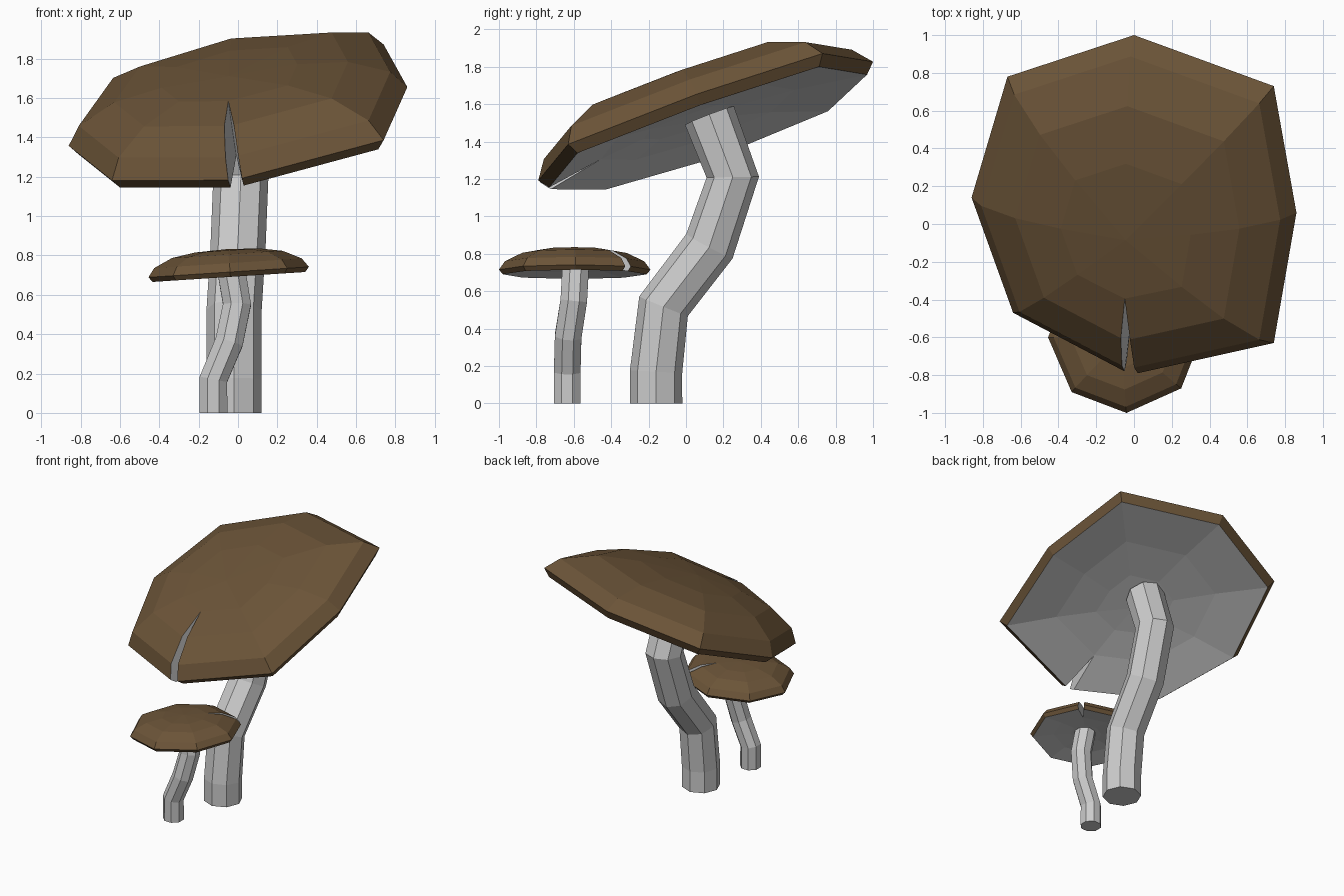
import bpy, bmesh, math
from mathutils import Vector

if "Cube" in bpy.data.objects:
    bpy.data.objects.remove(bpy.data.objects["Cube"])

brown = bpy.data.materials.new("cap_brown")
brown.diffuse_color = (0.15, 0.09, 0.04, 1)
brown.use_nodes = True
brown.node_tree.nodes["Principled BSDF"].inputs["Base Color"].default_value = brown.diffuse_color
grey = bpy.data.materials.new("plain_grey")
grey.diffuse_color = (0.8, 0.8, 0.8, 1)
grey.use_nodes = True
grey.node_tree.nodes["Principled BSDF"].inputs["Base Color"].default_value = grey.diffuse_color


def finish(name, bm, mats=()):
    bmesh.ops.remove_doubles(bm, verts=bm.verts, dist=1e-5)
    bmesh.ops.recalc_face_normals(bm, faces=bm.faces)
    me = bpy.data.meshes.new(name)
    bm.to_mesh(me)
    bm.free()
    for m in mats:
        me.materials.append(m)
    ob = bpy.data.objects.new(name, me)
    bpy.context.collection.objects.link(ob)


# Cap rings from the crown over the rim to the underside:
# (outline scale, height above the rim plane, slit closed here)
RINGS = [(0.40, 0.245, True), (0.69, 0.20, False), (0.92, 0.10, False),
         (1.0, 0.0, False), (0.95, -0.055, False), (0.58, 0.0, True),
         (0.28, 0.025, True)]


def cap(name, outline, center, slope, k):
    """Tilted domed cap; the outline runs counter-clockwise from slit to slit."""
    bm = bmesh.new()
    center = Vector(center)
    normal = Vector((-slope[0], -slope[1], 1)).normalized()
    rim = [Vector((x, y, x * slope[0] + y * slope[1])) for x, y in outline]
    mid = (rim[0] + rim[-1]) / 2
    grid = []
    for s, h, closed in RINGS:
        pts = [mid] + rim[1:-1] + [mid] if closed else rim
        grid.append([bm.verts.new(center + p * s + normal * h * k) for p in pts])
    crown = bm.verts.new(center + normal * 0.26 * k)
    under = bm.verts.new(center + normal * 0.03 * k)
    for i in range(len(outline) - 1):
        bm.faces.new((grid[0][i], grid[0][i + 1], crown))
        bm.faces.new((grid[-1][i], grid[-1][i + 1], under)).material_index = 1
        for r in range(len(grid) - 1):
            f = bm.faces.new((grid[r][i], grid[r + 1][i],
                              grid[r + 1][i + 1], grid[r][i + 1]))
            f.material_index = 0 if r < 4 else 1
    # walls of the slit
    for c in (0, -1):
        bm.faces.new([row[c] for row in grid[:6]]).material_index = 1
    finish(name, bm, (brown, grey))


def stem(name, path, radius, turn, sides=8):
    """Bent tube with mitred joints."""
    bm = bmesh.new()
    path = [Vector(p) for p in path]
    rings = []
    for i, p in enumerate(path):
        a = (p - path[i - 1]).normalized() if i else Vector((0, 0, 0))
        b = (path[i + 1] - p).normalized() if i < len(path) - 1 else Vector((0, 0, 0))
        q = Vector((0, 0, 1)).rotation_difference((a + b).normalized())
        ring = []
        for j in range(sides):
            t = 2 * math.pi * (j + turn) / sides
            ring.append(bm.verts.new(p + q @ Vector((math.cos(t), math.sin(t), 0)) * radius))
        rings.append(ring)
    for lo, hi in zip(rings, rings[1:]):
        for j in range(sides):
            n = (j + 1) % sides
            bm.faces.new((lo[j], lo[n], hi[n], hi[j]))
    bm.faces.new(rings[0])
    bm.faces.new(rings[-1])
    finish(name, bm)


# Large mushroom
cap("large_cap",
    [(0.02, -0.79), (0.74, -0.63), (0.86, 0.06), (0.74, 0.73), (0, 1.0),
     (-0.67, 0.78), (-0.86, 0.14), (-0.64, -0.47), (-0.05, -0.78)],
    (0, 0, 1.47), (0.19, 0.357), 1.0)
stem("large_stem",
     [(-0.02, -0.16, 0), (-0.02, -0.16, 0.17), (-0.02, -0.12, 0.52),
      (0, 0.125, 0.84), (0.015, 0.25, 1.21), (0, 0.125, 1.54)], 0.14, 0)

# Small mushroom
cap("small_cap",
    [(0.275, 0.305), (0, 0.41), (-0.29, 0.28), (-0.405, 0), (-0.28, -0.29),
     (0.01, -0.40), (0.30, -0.27), (0.41, 0.01), (0.305, 0.275)],
    (-0.05, -0.6, 0.715), (0.065, 0.0), 0.45)
stem("small_stem",
     [(-0.125, -0.635, 0), (-0.125, -0.635, 0.17), (-0.045, -0.63, 0.36),
      (-0.005, -0.60, 0.55), (-0.035, -0.59, 0.73)], 0.077, 0.5)
